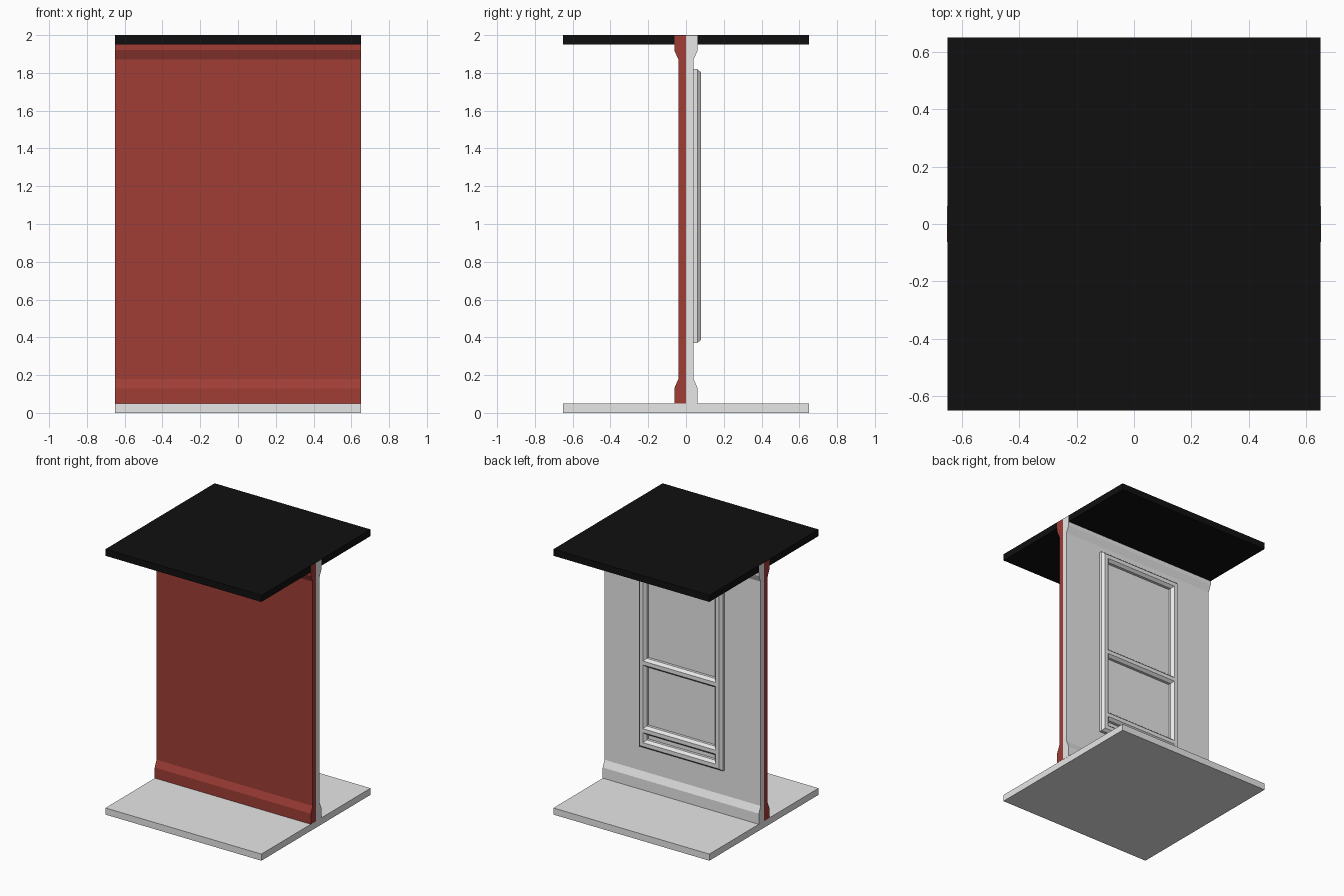
import bpy
import bmesh

if "Cube" in bpy.data.objects:
    bpy.data.objects.remove(bpy.data.objects["Cube"])


def material(name, rgb):
    m = bpy.data.materials.new(name)
    m.diffuse_color = (*rgb, 1)
    m.use_nodes = True
    m.node_tree.nodes["Principled BSDF"].inputs["Base Color"].default_value = m.diffuse_color
    return m


RED = material("brick red", (0.35, 0.047, 0.036))
GREY = material("light grey", (0.8, 0.8, 0.8))
BLACK = material("black", (0.005, 0.005, 0.005))


def finish(name, bm, mat):
    bmesh.ops.recalc_face_normals(bm, faces=bm.faces)
    mesh = bpy.data.meshes.new(name)
    bm.to_mesh(mesh)
    bm.free()
    mesh.materials.append(mat)
    obj = bpy.data.objects.new(name, mesh)
    bpy.context.collection.objects.link(obj)


def loft(bm, rings):
    """Closed solid through rings that have equal point counts."""
    loops = [[bm.verts.new(p) for p in ring] for ring in rings]
    for a, b in zip(loops, loops[1:]):
        for i in range(len(a)):
            j = (i + 1) % len(a)
            bm.faces.new((a[i], a[j], b[j], b[i]))
    bm.faces.new(loops[0])
    bm.faces.new(loops[-1])


def slab(name, half, z0, z1, mat):
    bm = bmesh.new()
    ring = [(-half, -half), (half, -half), (half, half), (-half, half)]
    loft(bm, [[(x, y, z) for x, y in ring] for z in (z0, z1)])
    finish(name, bm, mat)


def wall_half(name, side, mat):
    """Wall skin with a skirting at the foot and a cornice at the top."""
    profile = [(0, 0.05), (0.062, 0.05), (0.062, 0.13), (0.04, 0.18),
               (0.04, 1.87), (0.062, 1.92), (0.062, 1.998), (0, 1.998)]
    bm = bmesh.new()
    loft(bm, [[(x, side * y, z) for y, z in profile] for x in (-0.651, 0.651)])
    finish(name, bm, mat)


def frame_bar(bm, x0, x1, z0, z1, bevel=0.018):
    """Bar standing off the wall, with chamfered front edges."""
    rings = []
    for y, b in ((0.035, 0), (0.06, 0), (0.08, bevel)):
        rings.append([(x0 + b, y, z0 + b), (x1 - b, y, z0 + b),
                      (x1 - b, y, z1 - b), (x0 + b, y, z1 - b)])
    loft(bm, rings)


# Floor and ceiling
slab("floor", 0.65, 0, 0.05, GREY)
slab("ceiling", 0.65, 1.95, 2.0, BLACK)

# Two-sided wall
wall_half("outer_wall", -1, RED)
wall_half("inner_wall", 1, GREY)

# Window frame: two stiles, then top, bottom and middle rails
bm = bmesh.new()
for x0, x1 in ((-0.35, -0.285), (0.285, 0.35)):
    frame_bar(bm, x0, x1, 0.37, 1.82)
for z0, z1 in ((0.37, 0.435), (1.755, 1.82)):
    frame_bar(bm, -0.35, 0.35, z0, z1)
for z0, z1 in ((0.475, 0.54), (0.985, 1.05)):
    frame_bar(bm, -0.33, 0.33, z0, z1)
finish("window_frame", bm, GREY)
